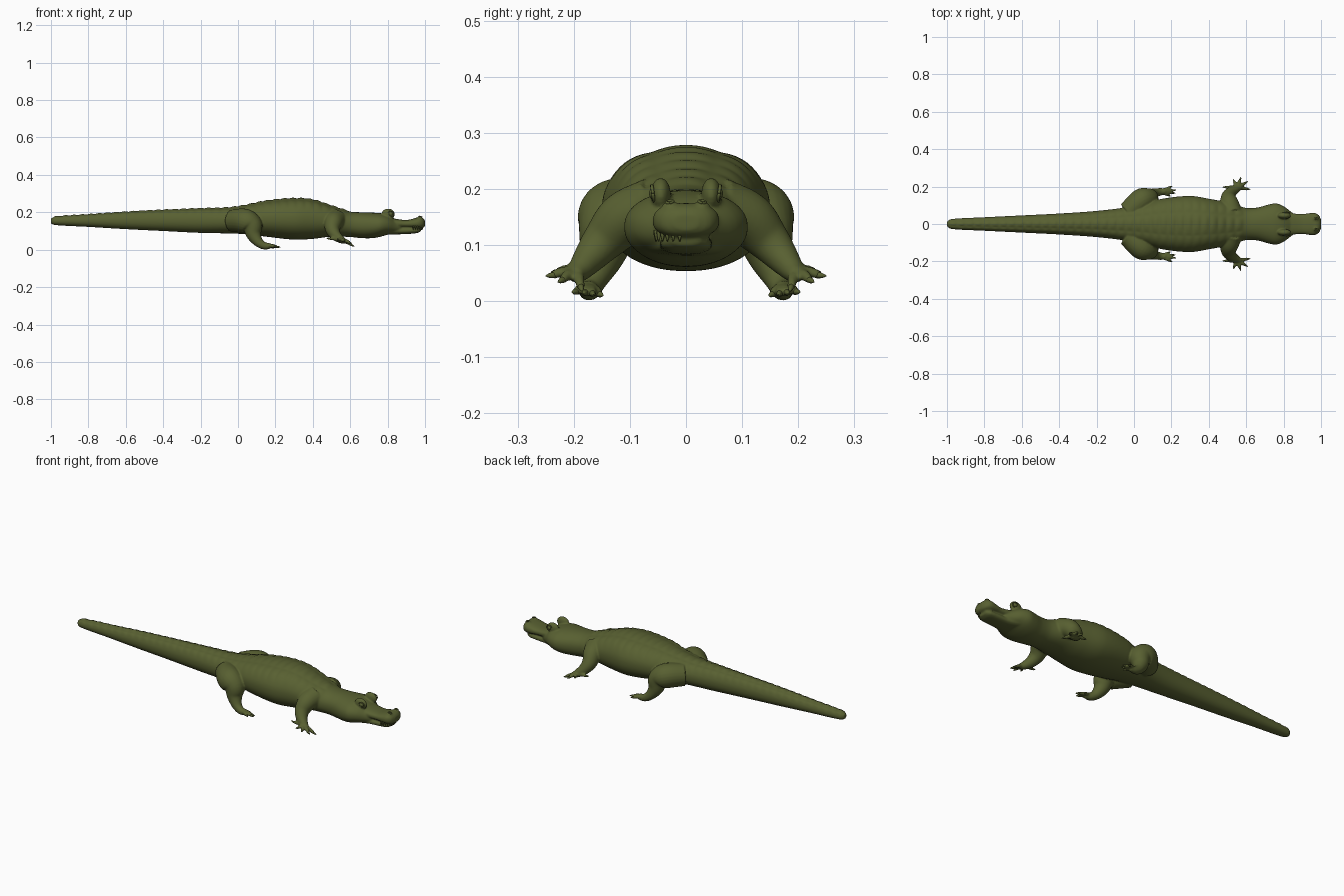
import bpy
import bmesh
import math
from mathutils import Vector, Matrix

cube = bpy.data.objects.get("Cube")
if cube:
    bpy.data.objects.remove(cube, do_unlink=True)

olive = bpy.data.materials.new("olive_skin")
olive.use_nodes = True
skin_colour = (0.098, 0.117, 0.031, 1)
olive.diffuse_color = skin_colour
olive.node_tree.nodes["Principled BSDF"].inputs["Base Color"].default_value = skin_colour


def resample(points, step):
    """Smooth curve through tuples of any length."""
    pts = [Vector(p) for p in points]
    out = []
    for i in range(len(pts) - 1):
        b, c = pts[i], pts[i + 1]
        prev_pt = pts[max(i - 1, 0)]
        next_pt = pts[min(i + 2, len(pts) - 1)]
        # tangents scaled by the spacing, so uneven points do not overshoot
        span = (c - b).length
        tan_b = (c - prev_pt) / ((c - b).length + (b - prev_pt).length) * span
        tan_c = (next_pt - b) / ((next_pt - c).length + (c - b).length) * span
        count = max(2, math.ceil(span / step))
        for k in range(count):
            t = k / count
            h = t * t * (3 - 2 * t)
            out.append(b * (1 - h) + c * h + tan_b * (t * (1 - t) ** 2)
                       - tan_c * (t * t * (1 - t)))
    out.append(pts[-1])
    return out


def skin(bm, rings):
    """Join rings of points into a closed surface."""
    loops = [[bm.verts.new(p) for p in ring] for ring in rings]
    n = len(loops[0])
    for a, b in zip(loops, loops[1:]):
        for i in range(n):
            j = (i + 1) % n
            bm.faces.new((a[i], a[j], b[j], b[i]))
    bm.faces.new(loops[0])
    bm.faces.new(loops[-1])


def loft(bm, stations, power=1.0, scutes=0.0, n=64):
    """Sections along x given as (x, half width, bottom, top)."""
    rings = []
    for x, w, low, high in resample(stations, 0.008):
        ring = []
        for i in range(n):
            a = math.tau * i / n
            c, s = math.cos(a), math.sin(a)
            y = w * math.copysign(abs(c) ** power, c)
            z = (low + high) / 2 + (high - low) / 2 * math.copysign(abs(s) ** power, s)
            if s > 0.3 and x < 0.58:
                z += scutes * s * abs(math.sin(x * math.pi / 0.045)) * abs(math.cos(4 * a))
            ring.append((x, y, z))
        rings.append(ring)
    skin(bm, rings)


def tube(bm, points, side=1, n=16, step=0.008):
    """Round limb through (x, y, z, radius) points."""
    path = resample([(x, y * side, z, r) for x, y, z, r in points], step)
    u = Vector((0.31, 0.2, 0.9))
    rings = []
    for i, p in enumerate(path):
        t = (path[min(i + 1, len(path) - 1)] - path[max(i - 1, 0)]).to_3d().normalized()
        u = (u - t * u.dot(t)).normalized()
        v = t.cross(u)
        centre = p.to_3d()
        rings.append([centre + (u * math.cos(math.tau * k / n)
                                + v * math.sin(math.tau * k / n)) * p[3]
                      for k in range(n)])
    skin(bm, rings)


def ball(bm, centre, radii):
    bmesh.ops.create_uvsphere(bm, u_segments=24, v_segments=14, radius=1,
                              matrix=Matrix.LocRotScale(Vector(centre), None, Vector(radii)))


def finish(bm, name):
    bmesh.ops.recalc_face_normals(bm, faces=bm.faces[:])
    for f in bm.faces:
        f.smooth = True
    mesh = bpy.data.meshes.new(name)
    bm.to_mesh(mesh)
    bm.free()
    mesh.materials.append(olive)
    obj = bpy.data.objects.new(name, mesh)
    bpy.context.scene.collection.objects.link(obj)
    return obj


body = bmesh.new()
claws = bmesh.new()

# Tail, trunk, neck and skull
loft(body, [(-1, .012, .14, .165), (-.98, .026, .132, .175), (-.8, .036, .122, .187),
            (-.6, .046, .11, .201), (-.4, .056, .1, .211), (-.2, .07, .09, .219),
            (-.05, .088, .087, .224), (.06, .11, .082, .241), (.15, .135, .07, .26),
            (.3, .15, .054, .273), (.4, .135, .058, .266), (.5, .115, .07, .234),
            (.6, .086, .068, .204), (.66, .088, .062, .2), (.72, .104, .062, .198),
            (.76, .11, .069, .196), (.8, .095, .08, .186), (.84, .065, .085, .165),
            (.87, .045, .09, .15)], power=0.92, scutes=0.006)

# Upper and lower jaws
loft(body, [(.78, .07, .11, .18), (.84, .058, .116, .166), (.9, .053, .118, .159),
            (.94, .058, .115, .167), (.97, .058, .113, .175), (.99, .045, .117, .168),
            (1, .022, .127, .155)], power=0.8)
loft(body, [(.78, .08, .08, .125), (.85, .051, .082, .12), (.92, .046, .085, .12),
            (.96, .042, .09, .12), (.98, .025, .1, .12)], power=0.8)

# Legs: a limb path, the toe root and the toe tips
rear = ([(-.03, .06, .155, .06), (.04, .125, .153, .065), (.075, .137, .13, .056),
         (.085, .15, .08, .04), (.11, .165, .04, .026), (.14, .172, .021, .02),
         (.17, .175, .02, .016)],
        (.15, .173, .02),
        [(.195, .148, .01), (.222, .165, .012), (.226, .182, .014), (.205, .203, .016)])
front = ([(.52, .06, .16, .06), (.51, .11, .145, .05), (.505, .145, .11, .039),
          (.52, .17, .08, .03), (.55, .19, .055, .021), (.57, .197, .046, .015)],
         (.552, .195, .05),
         [(.472, .197, .062), (.53, .24, .052), (.572, .25, .045),
          (.61, .228, .034), (.622, .185, .018)])
for side in (-1, 1):
    for limb, root, tips in (rear, front):
        tube(body, limb, side, n=24)
        for tip in tips:
            a, b = Vector(root), Vector(tip)
            mid = a.lerp(b, 0.45) + Vector((0, 0, .004))
            tube(body, [(*a, .013), (*mid, .01), (*a.lerp(b, 0.78), .0075)], side)
            tube(claws, [(*a.lerp(b, 0.68), .006), (*a.lerp(b, 0.85), .005), (*b, .001)],
                 side, n=8)
    # Brow ridges and nostril swellings
    ball(body, (.803, .045 * side, .19), (.036, .018, .03))
    ball(body, (.972, .028 * side, .167), (.016, .015, .012))

body_obj = finish(body, "body")
remesh = body_obj.modifiers.new("blend_parts", 'REMESH')
remesh.mode = 'VOXEL'
remesh.voxel_size = 0.0045
remesh.use_smooth_shade = True
soften = body_obj.modifiers.new("soften", 'SMOOTH')
soften.factor = 0.5
soften.iterations = 4
finish(claws, "claws")

# Eyes with lids, and nostril rims
eyes = bmesh.new()
lids = bmesh.new()
nostrils = bmesh.new()


def ring_points(centre, axis_a, axis_b, thick):
    """Closed loop of tube points around a centre."""
    return [(*(Vector(centre) + Vector(axis_a) * math.cos(math.tau * k / 16)
               + Vector(axis_b) * math.sin(math.tau * k / 16)), thick) for k in range(17)]


for side in (-1, 1):
    ball(eyes, (.816, .054 * side, .192), (.013, .012, .012))
    tube(lids, ring_points((.816, .059, .192), (.017, 0, 0), (0, .002, .014), .003), side, n=8)
    tube(nostrils, ring_points((.975, .029, .177), (.008, 0, -.002), (0, .006, -.001), .0025),
         side, n=8)
finish(eyes, "eyes")
finish(lids, "eyelids")
finish(nostrils, "nostril_rims")

# Teeth showing along one side of the lip
teeth = bmesh.new()
for k in range(7):
    a = math.radians(-12 - 13 * k)
    x, y = .937 + .05 * math.cos(a), .054 * math.sin(a)
    tube(teeth, [(x, y, .127, .004), (x, y, .117, .0035), (x, y, .106, .0008)], n=8)
finish(teeth, "teeth")
